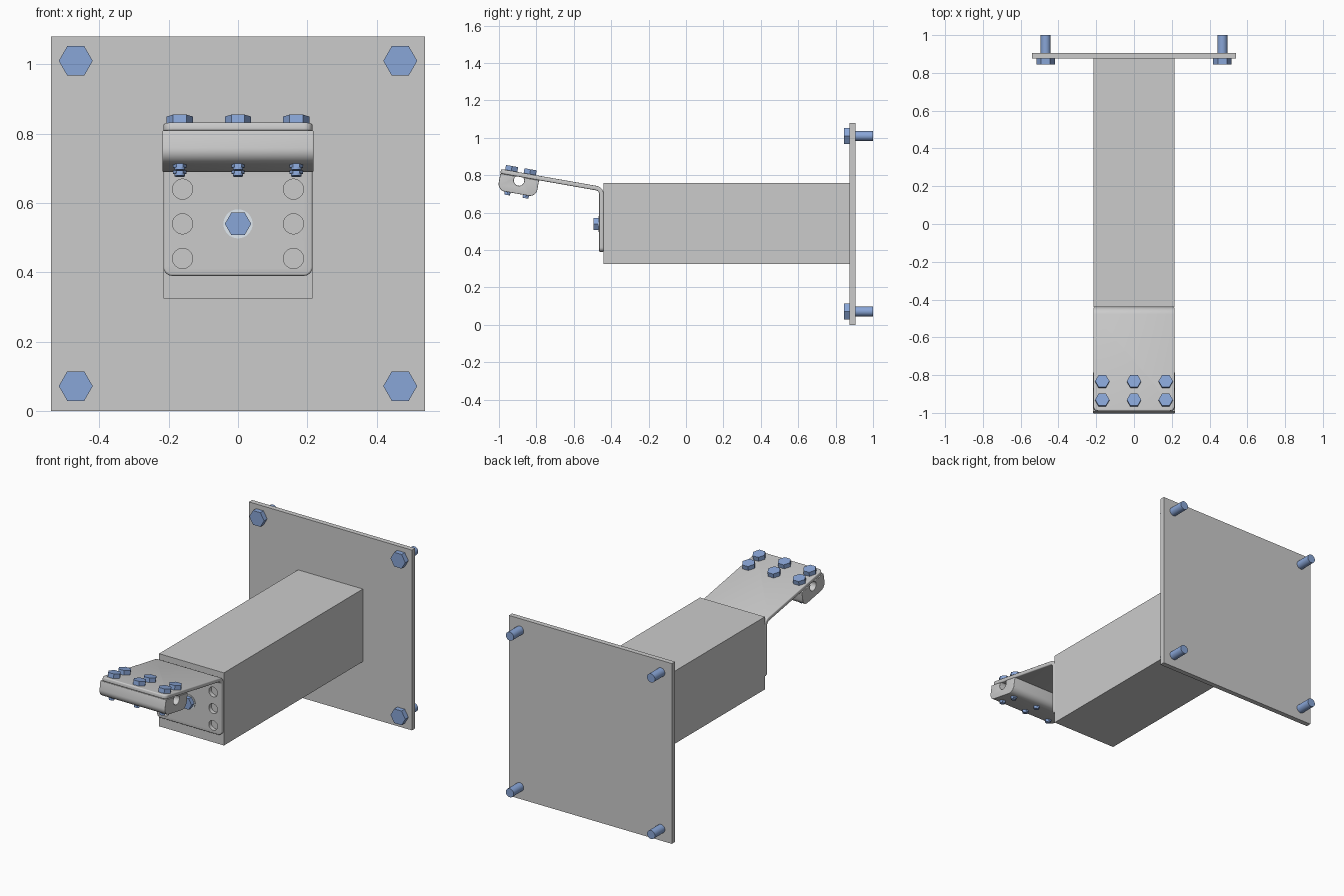
import bpy, bmesh
from math import sin, cos, tan, pi, radians
from mathutils import Matrix, Vector

if "Cube" in bpy.data.objects:
    bpy.data.objects.remove(bpy.data.objects["Cube"])

TILT = radians(10)


def material(name, color):
    m = bpy.data.materials.new(name)
    m.diffuse_color = color
    m.use_nodes = True
    m.node_tree.nodes["Principled BSDF"].inputs["Base Color"].default_value = m.diffuse_color
    return m


BLUE = material("bolt_blue", (0.25, 0.38, 0.68, 1))
PALE = material("washer_pale", (0.75, 0.82, 0.88, 1))


def finish(name, bm, mat=None, matrix=Matrix()):
    bmesh.ops.recalc_face_normals(bm, faces=bm.faces)
    me = bpy.data.meshes.new(name)
    bm.to_mesh(me)
    bm.free()
    ob = bpy.data.objects.new(name, me)
    bpy.context.collection.objects.link(ob)
    ob.matrix_world = matrix
    if mat:
        me.materials.append(mat)
    return ob


def smooth(ob):
    bpy.ops.object.select_all(action='DESELECT')
    bpy.context.view_layer.objects.active = ob
    ob.select_set(True)
    bpy.ops.object.shade_smooth_by_angle(angle=radians(35))


def box(name, x0, x1, y0, y1, z0, z1):
    bm = bmesh.new()
    size = Matrix.Diagonal((x1 - x0, y1 - y0, z1 - z0, 1))
    mid = Vector((x0 + x1, y0 + y1, z0 + z1)) / 2
    bmesh.ops.create_cube(bm, size=1, matrix=Matrix.Translation(mid) @ size)
    return finish(name, bm)


def add_cyl(bm, r, z0, z1, sides):
    bmesh.ops.create_cone(bm, cap_ends=True, segments=sides, radius1=r, radius2=r, depth=z1 - z0,
                          matrix=Matrix.Translation((0, 0, (z0 + z1) / 2)) @ Matrix.Rotation(pi / 2, 4, 'Z'))


def stack(name, matrix, layers, mat=BLUE):
    """Coaxial cylinders: (radius, z0, z1, sides) along the local z axis."""
    bm = bmesh.new()
    for layer in layers:
        add_cyl(bm, *layer)
    ob = finish(name, bm, mat, matrix)
    smooth(ob)
    return ob


def prism(name, pts, half, matrix=Matrix(), round_len=None):
    """Extrude a (y, z) profile along x; optionally round its end corners."""
    bm = bmesh.new()
    face = bm.faces.new([bm.verts.new((-half, y, z)) for y, z in pts])
    ext = bmesh.ops.extrude_face_region(bm, geom=[face])['geom']
    bmesh.ops.translate(bm, vec=(2 * half, 0, 0), verts=[v for v in ext if isinstance(v, bmesh.types.BMVert)])
    if round_len:
        ends = [e for e in bm.edges if abs(e.calc_length() - round_len) < 1e-4]
        bmesh.ops.bevel(bm, geom=ends, offset=0.025, segments=6, profile=0.5, affect='EDGES')
    return finish(name, bm, None, matrix)


def edge_bevel(ob, width, segments):
    b = ob.modifiers.new("bevel", 'BEVEL')
    b.width, b.segments = width, segments
    b.limit_method, b.angle_limit = 'ANGLE', radians(40)


def bake(ob):
    dg = bpy.context.evaluated_depsgraph_get()
    me = bpy.data.meshes.new_from_object(ob.evaluated_get(dg))
    ob.modifiers.clear()
    ob.data = me


FRONT = Matrix.Rotation(pi / 2, 4, 'X')                 # local z -> -y
CLAMP = Matrix.Translation((0, -0.885, 0.815)) @ Matrix.Rotation(-TILT, 4, 'X')

# wall plate and beam
box("wall_plate", -0.54, 0.54, 0.875, 0.905, 0, 1.08)
box("beam", -0.215, 0.215, -0.44, 0.875, 0.325, 0.76)

# wall bolts
for x in (-0.468, 0.468):
    for z in (0.072, 1.01):
        stack("wall_bolt", Matrix.Translation((x, 0.875, z)) @ FRONT,
              [(0.049, 0, 0.03, 6), (0.026, -0.125, 0, 24)])

# bent bracket sheet
T, R, Y0 = 0.024, 0.045, -0.44
n = Vector((sin(TILT), cos(TILT)))
yc = Y0 - R
zc = (n.dot(Vector((-0.885, 0.815))) - R - n.x * yc) / n.y
arc = [radians(80) * i / 8 for i in range(9)]
tip = CLAMP @ Vector((0, -0.105, 0))
tip_low = CLAMP @ Vector((0, -0.105, -T))
outer = [(Y0, 0.39)] + [(yc + R * cos(a), zc + R * sin(a)) for a in arc] + [(tip.y, tip.z)]
inner = [(Y0 - T, 0.39)] + [(yc + (R - T) * cos(a), zc + (R - T) * sin(a)) for a in arc] + [(tip_low.y, tip_low.z)]
bracket = prism("bent_bracket", outer + inner[::-1], 0.215, round_len=T)
edge_bevel(bracket, 0.006, 3)
bake(bracket)

# holes in the bracket's upright
bm = bmesh.new()
for x in (-0.16, 0.16):
    for z in (0.44, 0.54, 0.64):
        bmesh.ops.create_cone(bm, cap_ends=True, segments=32, radius1=0.029, radius2=0.029, depth=0.1,
                              matrix=Matrix.Translation((x, -0.45, z)) @ FRONT)
cutter = finish("hole_cutter", bm)
cutter.hide_render = True
cut = bracket.modifiers.new("holes", 'BOOLEAN')
cut.operation, cut.solver, cut.object = 'DIFFERENCE', 'EXACT', cutter
bake(bracket)
bpy.data.objects.remove(cutter)
smooth(bracket)

# centre bolt and washer
centre = Matrix.Translation((0, Y0 - T, 0.54)) @ FRONT
stack("centre_washer", centre, [(0.042, 0, 0.004, 32)], PALE)
stack("centre_bolt", centre, [(0.038, 0.004, 0.03, 6)])

# cable clamp: rounded block with a round groove against the sheet
W, TOP, LOW, C = 0.105, -T, -0.115, 0.04
pts = [(-W, TOP)]
for cy, start in ((-W + C, pi), (W - C, 1.5 * pi)):
    pts += [(cy + C * cos(start + pi / 2 * i / 8), LOW + C + C * sin(start + pi / 2 * i / 8)) for i in range(9)]
pts.append((W, TOP))
g = 0.028
pts += [(g * cos(radians(45 - 270 * i / 20)), TOP - g * sin(pi / 4) + g * sin(radians(45 - 270 * i / 20)))
        for i in range(21)]
clamp = prism("cable_clamp", pts, 0.218, CLAMP)
edge_bevel(clamp, 0.012, 4)
bake(clamp)
smooth(clamp)

# clamp bolts with nuts below
for x in (-0.168, 0, 0.168):
    for y in (-0.05, 0.05):
        stack("clamp_bolt", CLAMP @ Matrix.Translation((x, y, 0)),
              [(0.038, 0, 0.026, 6), (0.015, -0.131, 0, 20), (0.019, -0.124, -0.1, 6)])
